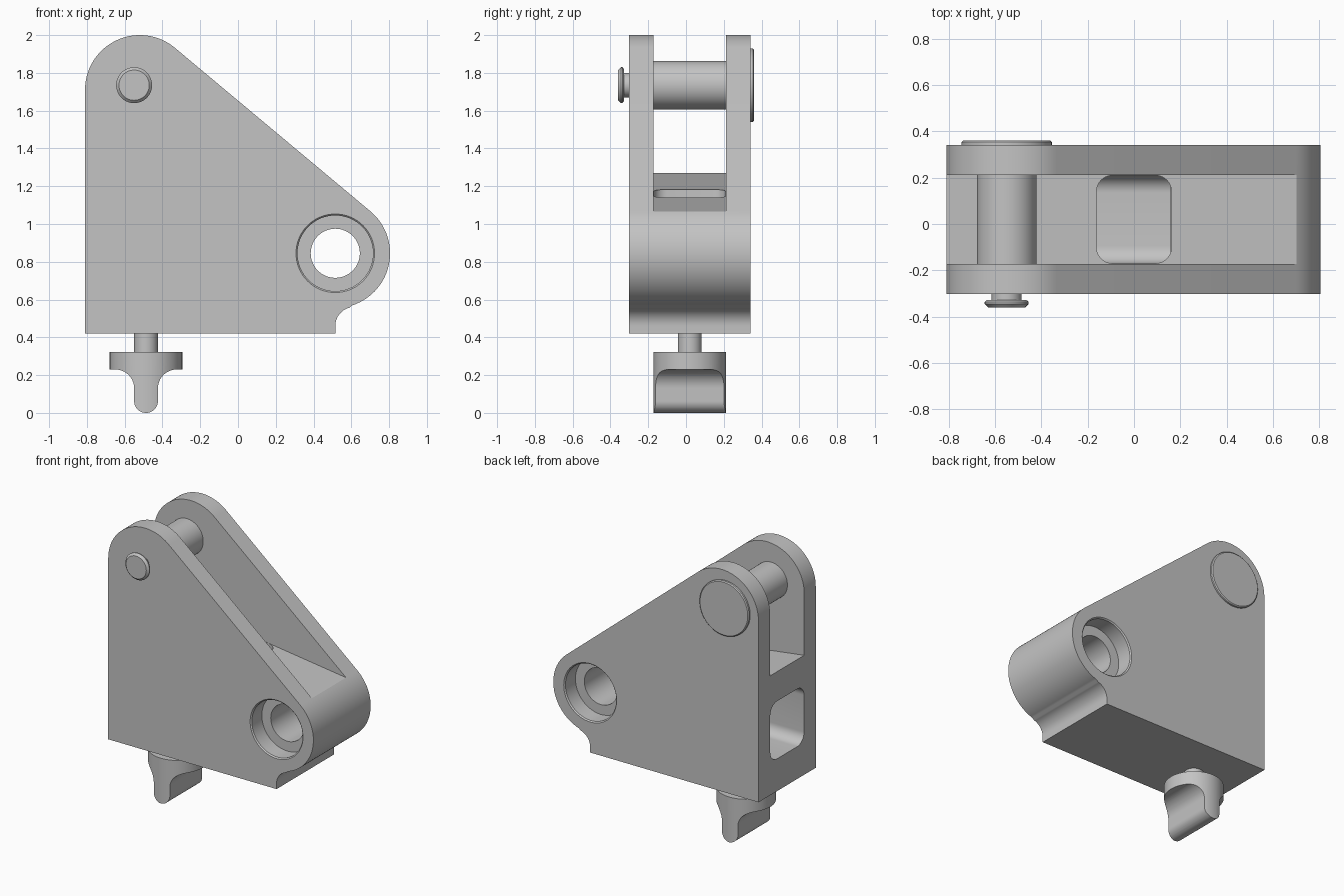
import bpy, bmesh, math
from mathutils import Vector

cube = bpy.data.objects.get("Cube")
if cube:
    bpy.data.objects.remove(cube, do_unlink=True)

grey = bpy.data.materials.new("plain grey")
grey.use_nodes = True
GREY = (0.55, 0.55, 0.55, 1)
grey.diffuse_color = GREY
grey.node_tree.nodes["Principled BSDF"].inputs["Base Color"].default_value = GREY

# Maps (profile u, profile v, extrusion w) to world axes
AXES = {
    "x": lambda u, v, w: (w, u, v),
    "y": lambda u, v, w: (u, w, v),
    "z": lambda u, v, w: (u, v, w),
}
YC = 0.02  # middle plane of the bracket


def finish(name, bm):
    bmesh.ops.recalc_face_normals(bm, faces=bm.faces)
    mesh = bpy.data.meshes.new(name)
    bm.to_mesh(mesh)
    bm.free()
    obj = bpy.data.objects.new(name, mesh)
    mesh.materials.append(grey)
    bpy.context.collection.objects.link(obj)
    return obj


def prism(name, pts, axis, lo, hi):
    bm = bmesh.new()
    base = [bm.verts.new(AXES[axis](u, v, lo)) for u, v in pts]
    face = bm.faces.new(base)
    top = bmesh.ops.extrude_face_region(bm, geom=[face])["geom"]
    move = Vector(AXES[axis](0, 0, hi - lo))
    bmesh.ops.translate(bm, vec=move, verts=[g for g in top if isinstance(g, bmesh.types.BMVert)])
    return finish(name, bm)


def turned(name, profile, axis, cu, cv, n=64):
    """Solid of revolution from (radius, position along axis) pairs."""
    bm = bmesh.new()
    rings = []
    for r, w in profile:
        rings.append([bm.verts.new(AXES[axis](cu + r * math.cos(math.tau * i / n),
                                              cv + r * math.sin(math.tau * i / n), w))
                      for i in range(n)])
    for a, b in zip(rings, rings[1:]):
        for i in range(n):
            j = (i + 1) % n
            bm.faces.new((a[i], a[j], b[j], b[i]))
    bm.faces.new(rings[0])
    bm.faces.new(rings[-1])
    return finish(name, bm)


def arc(cx, cy, r, a0, a1, n=24):
    angles = [math.radians(a0 + (a1 - a0) * i / n) for i in range(n + 1)]
    return [(cx + r * math.cos(a), cy + r * math.sin(a)) for a in angles]


def rounded_rect(u0, u1, v0, v1, r):
    return (arc(u1 - r, v1 - r, r, 0, 90, 10) + arc(u0 + r, v1 - r, r, 90, 180, 10)
            + arc(u0 + r, v0 + r, r, 180, 270, 10) + arc(u1 - r, v0 + r, r, 270, 360, 10))


def boolean(obj, cutter, operation="DIFFERENCE"):
    mod = obj.modifiers.new("cut", "BOOLEAN")
    mod.object, mod.operation, mod.solver = cutter, operation, "EXACT"
    bpy.context.view_layer.objects.active = obj
    bpy.ops.object.modifier_apply(modifier=mod.name)
    bpy.data.objects.remove(cutter, do_unlink=True)


# Bracket body: tapered side outline with rounded ends
HX, HZ, R = 0.515, 0.845, 0.29
outline = ([(-0.81, 0.42), (0.515, 0.42)]
           + arc(0.615, 0.46, 0.1, 180, 104.5, 12)
           + arc(HX, HZ, R, -75.5, 50.1, 40)[1:]
           + arc(-0.52, 1.71, R, 50.1, 180, 40))
body = prism("bracket_body", outline, "y", -0.302, 0.342)

# Slot between the two cheeks, with a gently sloping floor
boolean(body, prism("slot", [(-0.9, 1.282), (0.9, 1.04), (0.9, 2.2), (-0.9, 2.2)],
                    "y", YC - 0.192, YC + 0.192))

# Channel entering from the side and opening up into the slot
boolean(body, prism("channel", rounded_rect(YC - 0.19, YC + 0.19, 0.65, 1.06, 0.075),
                    "x", -0.95, 0.158))
boolean(body, prism("opening", rounded_rect(-0.162, 0.162, YC - 0.19, YC + 0.19, 0.07),
                    "z", 0.85, 1.5))

# Through bore with a counterbore on each side
boolean(body, turned("bore", [(0.13, -0.5), (0.13, 0.5)], "y", HX, HZ))
for side in (-1, 1):
    face, floor = YC + side * 0.322, YC + side * 0.202
    boolean(body, turned("counterbore",
                         [(0.2, floor), (0.2, face - side * 0.008),
                          (0.208, face), (0.208, face + side * 0.1)], "y", HX, HZ))

# Cross pin: button, neck, roller and back flange
PX, PZ = -0.55, 1.735
pin = [
    turned("pin_roller", [(0.128, -0.18), (0.128, 0.22)], "y", PX, PZ),
    turned("pin_neck", [(0.065, -0.335), (0.065, -0.29)], "y", PX, PZ),
    turned("pin_button", [(0.08, -0.36), (0.095, -0.345), (0.095, -0.337), (0.085, -0.328)],
           "y", PX, PZ),
    turned("pin_flange", [(0.195, 0.335), (0.195, 0.354), (0.188, 0.36)], "y", PX, PZ),
]

# Thumb screw: round head carved into a wing grip
SX = -0.487
stem = turned("screw_stem", [(0.063, 0.31), (0.063, 0.45)], "z", SX, YC)
knob = turned("screw_knob", [(0.192, -0.01), (0.192, 0.322)], "z", SX, YC, 96)
grip = ([(-0.3, 0.4), (-0.3, 0.23)]
        + arc(-0.163, 0.13, 0.1, 90, 0, 16)
        + arc(0, 0.063, 0.063, 180, 360, 24)
        + arc(0.163, 0.13, 0.1, 180, 90, 16)
        + [(0.3, 0.23), (0.3, 0.4)])
boolean(knob, prism("grip_shape", [(SX + u, v) for u, v in grip], "y", -0.4, 0.4), "INTERSECT")

# Smooth the curved surfaces, keeping the edges crisp
bpy.ops.object.select_all(action="DESELECT")
for obj in [body, stem, knob] + pin:
    obj.select_set(True)
bpy.context.view_layer.objects.active = body
bpy.ops.object.shade_smooth_by_angle(angle=math.radians(25))
